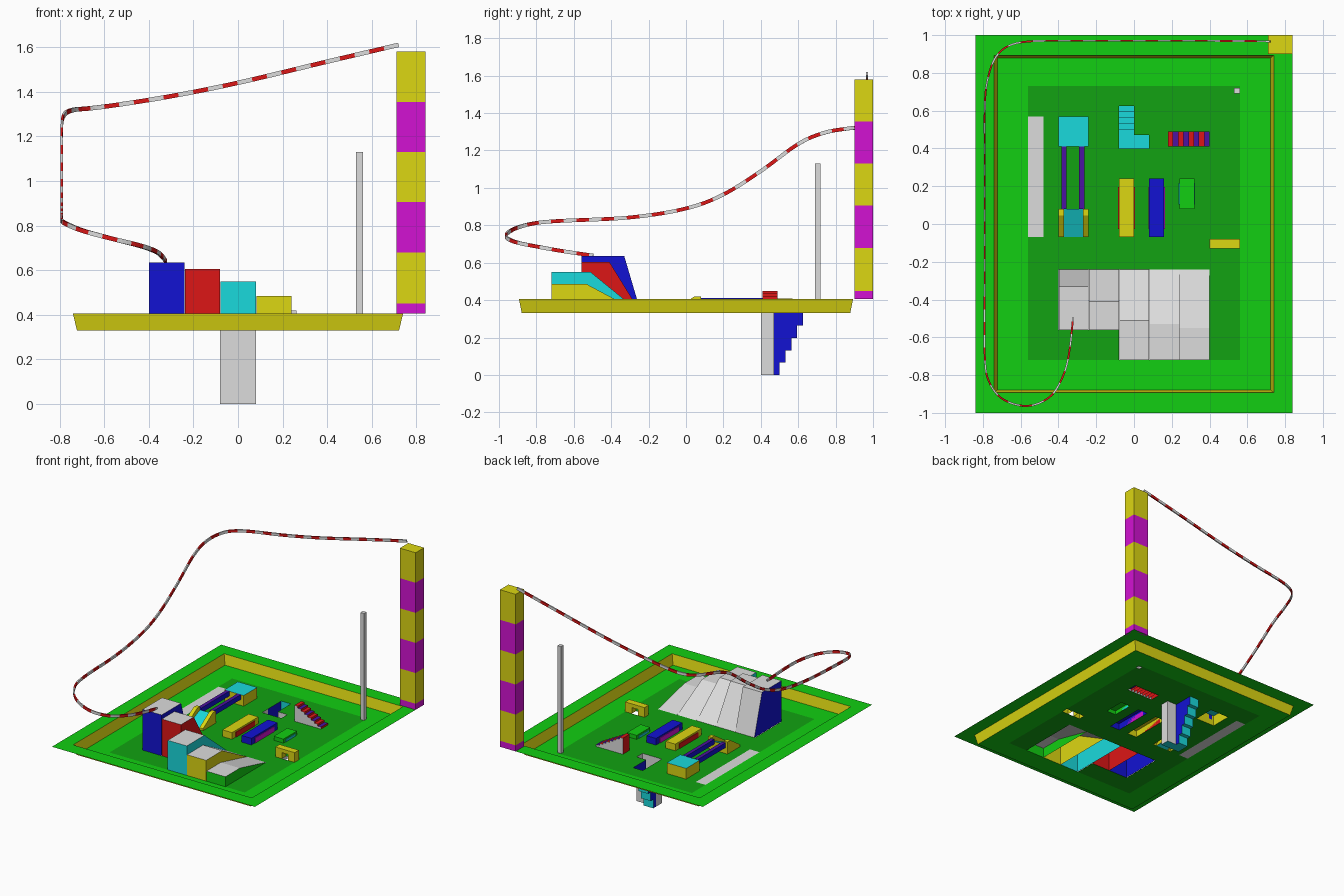
import bpy, bmesh
from mathutils import Vector

cube = bpy.data.objects.get("Cube")
if cube:
    bpy.data.objects.remove(cube, do_unlink=True)

COLOURS = {
    "green": (0.006, 0.62, 0.006), "dark_green": (0.006, 0.36, 0.006),
    "yellow": (0.72, 0.68, 0.006), "cyan": (0.01, 0.7, 0.72),
    "red": (0.72, 0.008, 0.008), "blue": (0.006, 0.006, 0.65),
    "white": (0.72, 0.72, 0.72), "magenta": (0.65, 0.006, 0.65),
    "purple": (0.07, 0.006, 0.36)}
MATS = {}
for name, rgb in COLOURS.items():
    m = bpy.data.materials.new(name)
    m.use_nodes = True
    m.diffuse_color = (*rgb, 1)
    m.node_tree.nodes["Principled BSDF"].inputs["Base Color"].default_value = (*rgb, 1)
    MATS[name] = m

RIM, FLOOR = 0.405, 0.33


def make(name, faces):
    """Mesh object from (points, colour) pairs."""
    used = sorted({c for _, c in faces})
    bm = bmesh.new()
    for pts, colour in faces:
        f = bm.faces.new([bm.verts.new(p) for p in pts])
        f.material_index = used.index(colour)
    bmesh.ops.remove_doubles(bm, verts=bm.verts, dist=0.0001)
    bmesh.ops.recalc_face_normals(bm, faces=bm.faces)
    me = bpy.data.meshes.new(name)
    bm.to_mesh(me)
    bm.free()
    for c in used:
        me.materials.append(MATS[c])
    ob = bpy.data.objects.new(name, me)
    bpy.context.collection.objects.link(ob)
    return ob


def flat(x0, x1, y0, y1, z, c):
    return ([(x0, y0, z), (x1, y0, z), (x1, y1, z), (x0, y1, z)], c)


def wall(a, b, z0, z1, c):
    return ([(*a, z0), (*b, z0), (*b, z1), (*a, z1)], c)


def box(x0, x1, y0, y1, z0, z1, top, xside=None, yside=None, bottom=False):
    """Box faces; open underneath unless a bottom is asked for."""
    xs, ys = xside or top, yside or xside or top
    f = [flat(x0, x1, y0, y1, z1, top),
         wall((x0, y0), (x1, y0), z0, z1, ys), wall((x0, y1), (x1, y1), z0, z1, ys),
         wall((x0, y0), (x0, y1), z0, z1, xs), wall((x1, y0), (x1, y1), z0, z1, xs)]
    return f + ([flat(x0, x1, y0, y1, z0, top)] if bottom else [])


def prism(x0, x1, profile, side, top):
    """Extrude a (y, z) profile along x, open underneath; sloped faces get the top colour."""
    f = [([(x, y, z) for y, z in profile], side) for x in (x0, x1)]
    for (ya, za), (yb, zb) in zip(profile, profile[1:]):
        c = top if abs(yb - ya) > 0.001 else side
        f.append(([(x0, ya, za), (x1, ya, za), (x1, yb, zb), (x0, yb, zb)], c))
    return f


# Basin rim and sloped walls
loops = [(0.84, 1.0, RIM), (0.74, 0.893, RIM), (0.722, 0.878, FLOOR)]
faces = []
for (a, b, colour) in ((loops[0], loops[1], "green"), (loops[1], loops[2], "yellow")):
    ring = [[(sx * h[0], sy * h[1], h[2]) for sx, sy in ((-1, -1), (1, -1), (1, 1), (-1, 1))]
            for h in (a, b)]
    for i in range(4):
        j = (i + 1) % 4
        faces.append(([ring[0][i], ring[0][j], ring[1][j], ring[1][i]], colour))
make("basin_rim", faces)

# Floor, left open under everything that stands on it
holes = [(-0.4, -0.08, -0.56, -0.24), (-0.08, 0.4, -0.72, -0.24), (-0.4, -0.24, 0.41, 0.57),
         (-0.4, -0.24, -0.07, 0.08), (-0.08, 0, -0.07, 0.24), (0.08, 0.16, -0.07, 0.24),
         (0.24, 0.32, 0.08, 0.24), (0.18, 0.4, 0.41, 0.49), (-0.08, 0.08, 0.4, 0.47),
         (-0.08, 0, 0.47, 0.625), (0.53, 0.56, 0.69, 0.72), (0.4, 0.56, -0.13, -0.08)]
strip = (-0.56, -0.48, -0.07, 0.57)
inner = (-0.56, 0.56, -0.72, 0.73)
rects = holes + [strip, inner, (-0.722, 0.722, -0.878, 0.878)]
xs = sorted({v for r in rects for v in r[:2]})
ys = sorted({v for r in rects for v in r[2:]})


def inside(r, x, y):
    return r[0] < x < r[1] and r[2] < y < r[3]


faces = []
for x0, x1 in zip(xs, xs[1:]):
    for y0, y1 in zip(ys, ys[1:]):
        p = ((x0 + x1) / 2, (y0 + y1) / 2)
        if not any(inside(h, *p) for h in holes):
            c = "white" if inside(strip, *p) else "dark_green" if inside(inner, *p) else "green"
            faces.append(flat(x0, x1, y0, y1, FLOOR, c))
make("basin_floor", faces)

# Banded tower
bands = [RIM, 0.45, 0.68, 0.905, 1.13, 1.355, 1.58]
faces = []
for i, (z0, z1) in enumerate(zip(bands, bands[1:])):
    part = box(0.71, 0.84, 0.9, 1.0, z0, z1, "yellow" if i % 2 else "magenta")
    faces += part if z1 == bands[-1] else part[1:]
faces.append(flat(0.71, 0.84, 0.9, 1.0, RIM, "magenta"))
make("tower", faces)

make("pole", box(0.53, 0.56, 0.69, 0.72, FLOOR, 1.13, "white"))

# Row of five slides: colour, front y, crest y, crest height
slides = [("blue", -0.56, -0.33, 0.635), ("red", -0.56, -0.41, 0.605),
          ("cyan", -0.72, -0.51, 0.55), ("yellow", -0.72, -0.53, 0.485),
          ("green", -0.72, -0.55, 0.405)]
for i, (colour, front, crest, top) in enumerate(slides):
    x = -0.4 + 0.16 * i
    profile = [(front, FLOOR), (front, top), (crest, top), (-0.24, FLOOR)]
    make(colour + "_slide", prism(x + 0.002, x + 0.16, profile, colour, "white"))

# Platform, rail bridge and ramp
make("platform", box(-0.4, -0.24, 0.41, 0.57, FLOOR, 0.41, "cyan", "yellow"))
for name, x in (("left_rail", -0.29), ("right_rail", -0.385)):
    make(name, box(x, x + 0.027, 0.08, 0.41, 0.375, 0.412, "purple", "blue", bottom=True))
make("ramp", prism(-0.37, -0.27, [(-0.07, FLOOR), (0.08, 0.395), (0.08, FLOOR)], "yellow", "cyan"))
for name, x in (("left_ramp_cheek", -0.27), ("right_ramp_cheek", -0.4)):
    make(name, prism(x, x + 0.03, [(-0.07, FLOOR), (-0.07, 0.345), (0.045, 0.42), (0.08, 0.42),
                                   (0.08, FLOOR)], "yellow", "yellow"))

# Low benches with coloured side panels
for name, x, y, top, colour, panel in (("yellow_bench", -0.08, -0.07, 0.38, "yellow", "red"),
                                       ("blue_bench", 0.08, -0.07, 0.38, "blue", "magenta"),
                                       ("green_bench", 0.24, 0.08, 0.36, "green", "cyan")):
    faces = box(x, x + 0.08, y, 0.24, FLOOR, top, colour)
    mid, half = (y + 0.24) / 2, (0.24 - y) * 0.36
    for px in (x - 0.004, x + 0.08):
        faces += box(px, px + 0.004, mid - half, mid + half, FLOOR, top - 0.012, panel)
    make(name, faces)

# Small archway
faces = []
for x0, x1, z0 in ((0.4, 0.455, FLOOR), (0.455, 0.505, 0.375), (0.505, 0.56, FLOOR)):
    faces += box(x0, x1, -0.13, -0.08, z0, 0.403, "yellow", bottom=z0 > FLOOR)
make("archway", faces)

# Striped steps descending to the left side
faces = []
for i in range(8):
    x = 0.18 + 0.0275 * i
    faces += box(x, x + 0.0275, 0.41, 0.49, FLOOR, 0.45 - 0.015 * i,
                 "purple" if i % 2 else "red", "red", "white")
make("striped_steps", faces)

# Sunken shaft with a stairway climbing out of it
faces = [flat(-0.08, 0.08, 0.4, 0.47, 0, "cyan"),
         wall((-0.08, 0.4), (0.08, 0.4), 0, FLOOR, "white"),
         wall((-0.08, 0.4), (-0.08, 0.47), 0, FLOOR, "white"),
         wall((0.08, 0.4), (0.08, 0.47), 0, FLOOR, "white"),
         wall((0, 0.47), (0.08, 0.47), 0, FLOOR, "white")]
rise = FLOOR / 5
for i in range(5):
    y0, z = 0.47 + 0.031 * i, rise * i
    y1 = y0 + 0.031
    faces.append(flat(-0.08, 0, y0, y1, z, "cyan"))
    faces.append(wall((-0.08, y1), (0, y1), z, z + rise, "cyan"))
    for x in (-0.08, 0):
        faces.append(wall((x, y0), (x, y1), z, FLOOR, "blue"))
make("sunken_stairway", faces)

# Striped ribbon winding from the tower to the tallest slide
path = [Vector(p) for p in (
    (0.72, 0.967, 1.61), (0.4, 0.97, 1.535), (0, 0.97, 1.44), (-0.3, 0.97, 1.38),
    (-0.55, 0.967, 1.34), (-0.67, 0.94, 1.325), (-0.74, 0.87, 1.318), (-0.78, 0.74, 1.295),
    (-0.79, 0.6, 1.235), (-0.79, 0.4, 1.09), (-0.79, 0.2, 0.965), (-0.79, 0, 0.89),
    (-0.79, -0.3, 0.842), (-0.79, -0.7, 0.822), (-0.765, -0.84, 0.805), (-0.69, -0.93, 0.775),
    (-0.56, -0.963, 0.74), (-0.44, -0.91, 0.71), (-0.37, -0.79, 0.685), (-0.34, -0.66, 0.662),
    (-0.322, -0.49, 0.637))]
ends = [path[0] * 2 - path[1]] + path + [path[-1] * 2 - path[-2]]
dense = []
for a, b, c, d in zip(ends, ends[1:], ends[2:], ends[3:]):
    for k in range(10):
        t = k / 10
        dense.append((2 * b + (c - a) * t + (2 * a - 5 * b + 4 * c - d) * t ** 2
                      + (3 * b - a - 3 * c + d) * t ** 3) / 2)
dense.append(path[-1])
STEP, travelled, target, even = 0.0225, 0.0, 0.0, []
for a, b in zip(dense, dense[1:]):
    length = (b - a).length
    while target <= travelled + length:
        even.append(a.lerp(b, (target - travelled) / length))
        target += STEP
    travelled += length
rings = []
for i, p in enumerate(even):
    along = (even[min(i + 1, len(even) - 1)] - even[max(i - 1, 0)]).normalized()
    side = along.cross(Vector((0, 0, 1))).normalized()
    up = side.cross(along) * 0.01
    side *= 0.005
    rings.append([p + side + up, p - side + up, p - side - up, p + side - up])
faces = [(rings[0], "white"), (rings[-1], "white")]
for i, (r, s) in enumerate(zip(rings, rings[1:])):
    for k in range(4):
        j = (k + 1) % 4
        faces.append(([r[k], r[j], s[j], s[k]], "red" if i // 3 % 2 else "white"))
make("striped_ribbon", faces)
